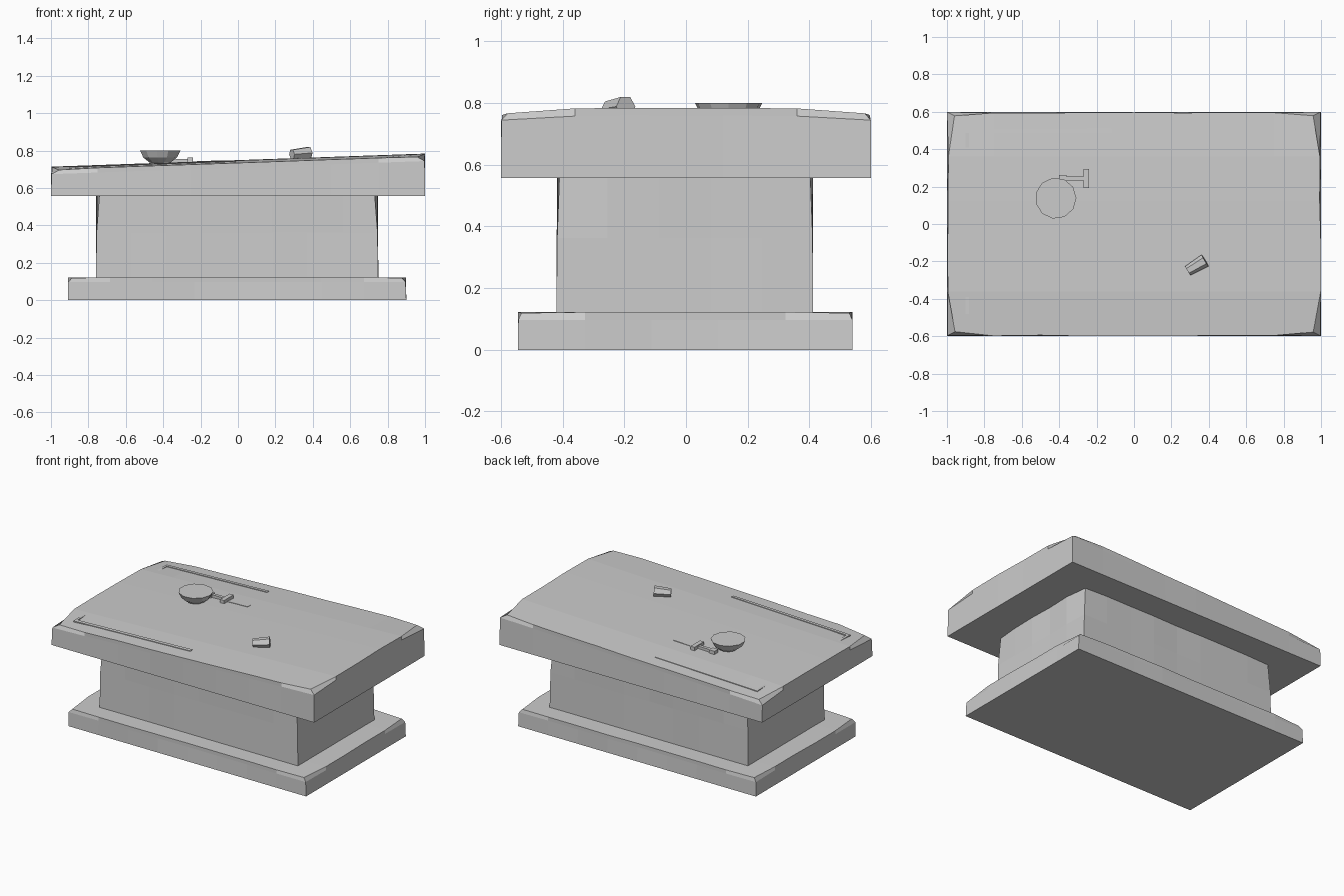
import bpy, bmesh, math, random
from mathutils import Vector, Matrix

if "Cube" in bpy.data.objects:
    bpy.data.objects.remove(bpy.data.objects["Cube"])

random.seed(4)


def make_object(name, bm):
    bmesh.ops.recalc_face_normals(bm, faces=bm.faces)
    mesh = bpy.data.meshes.new(name)
    bm.to_mesh(mesh)
    bm.free()
    obj = bpy.data.objects.new(name, mesh)
    bpy.context.collection.objects.link(obj)
    return obj


def table_z(x, y):
    # gently tilted, edge-worn upper surface of the table slab
    return 0.749 + 0.035 * x - 0.015 * (abs(y) / 0.6) ** 4


def stone_slab(name, x0, x1, y0, y1, z0, z1, wear=0.03, lip=0.02, top=None):
    # subdivided block with worn corners and slightly uneven sides
    nx, ny = 8, 5
    hx, hy = (x1 - x0) / 2, (y1 - y0) / 2
    cx, cy = (x0 + x1) / 2, (y0 + y1) / 2
    bm = bmesh.new()
    bmesh.ops.create_grid(bm, x_segments=nx, y_segments=ny, size=1)
    faces = bm.faces[:]
    for v in bm.verts:
        v.co = (cx + v.co.x * hx, cy + v.co.y * hy, z0)
    for level in (1, 2):
        ret = bmesh.ops.extrude_face_region(bm, geom=faces, use_keep_orig=(level == 1))
        if level == 2:
            bmesh.ops.delete(bm, geom=[f for f in faces if f.is_valid], context='FACES')
        faces = [g for g in ret['geom'] if isinstance(g, bmesh.types.BMFace)]
        verts = [g for g in ret['geom'] if isinstance(g, bmesh.types.BMVert)]
        for v in verts:
            x, y = v.co.x, v.co.y
            u, w = (x - cx) / hx, (y - cy) / hy
            zt = top(x, y) if top else z1
            v.co.z = zt - (lip if level == 1 else 0)
            on_x, on_y = abs(u) > 0.99, abs(w) > 0.99
            if level == 1:
                if on_x:
                    v.co.x -= math.copysign(random.uniform(0, 0.008), u)
                if on_y:
                    v.co.y -= math.copysign(random.uniform(0, 0.006), w)
            elif on_x and on_y:
                v.co.x -= math.copysign(wear, u)
                v.co.y -= math.copysign(wear * 0.5, w)
                v.co.z -= 0.003
    return make_object(name, bm)


def box(name, x0, x1, y0, y1, z0, z1):
    bm = bmesh.new()
    bmesh.ops.create_cube(bm, size=1)
    for v in bm.verts:
        v.co = ((x0 + x1) / 2 + v.co.x * (x1 - x0),
                (y0 + y1) / 2 + v.co.y * (y1 - y0),
                (z0 + z1) / 2 + v.co.z * (z1 - z0))
    return make_object(name, bm)


def lathe(name, rings, sides, matrix, phase=0.0):
    # rings are (radius, height) pairs, closed with flat caps
    bm = bmesh.new()
    loops = [[bm.verts.new((r * math.cos(phase + math.tau * i / sides),
                            r * math.sin(phase + math.tau * i / sides), z))
              for i in range(sides)] for r, z in rings]
    for a, b in zip(loops, loops[1:]):
        for i in range(sides):
            j = (i + 1) % sides
            bm.faces.new((a[i], a[j], b[j], b[i]))
    bm.faces.new(loops[0])
    bm.faces.new(loops[-1])
    bm.transform(matrix)
    return make_object(name, bm)


def inlay(name, x0, x1, y0, y1):
    # thin strip lying on the tilted table surface
    obj = box(name, x0, x1, y0, y1, -0.008, 0.002)
    for v in obj.data.vertices:
        v.co.z += table_z(v.co.x, v.co.y)
    return obj


# Main stone blocks
stone_slab("base_slab", -0.91, 0.90, -0.545, 0.54, 0, 0.122, 0.02, 0.025)
stone_slab("pedestal", -0.76, 0.75, -0.42, 0.412, 0.115, 0.562, 0.015, 0.2)
stone_slab("table_slab", -1, 1, -0.6, 0.6, 0.556, 0.75, 0.04, 0.025, table_z)

# Three-sided border strip on the table
inlay("border_back", -0.90, -0.12, 0.487, 0.51)
inlay("border_front", -0.90, -0.01, -0.505, -0.482)
inlay("border_left", -0.90, -0.883, -0.482, 0.487)

# Round bowl
lathe("bowl", [(0.03, 0.728), (0.06, 0.738), (0.092, 0.763), (0.11, 0.80)], 11,
      Matrix.Translation((-0.418, 0.138, 0)))

# Dagger
box("dagger_pommel", -0.40, -0.36, 0.222, 0.262, 0.725, 0.757)
box("dagger_grip", -0.37, -0.265, 0.232, 0.254, 0.73, 0.755)
box("dagger_guard", -0.27, -0.24, 0.192, 0.295, 0.725, 0.762)
inlay("dagger_blade", -0.24, -0.085, 0.227, 0.257)

# Small tipped cup
start, end = Vector((0.288, -0.25, 0.780)), Vector((0.38, -0.195, 0.788))
axis = end - start
place = Matrix.Translation(start) @ axis.to_track_quat('Z', 'Y').to_matrix().to_4x4()
lathe("tipped_cup", [(0.028, 0), (0.036, axis.length)], 6, place)
